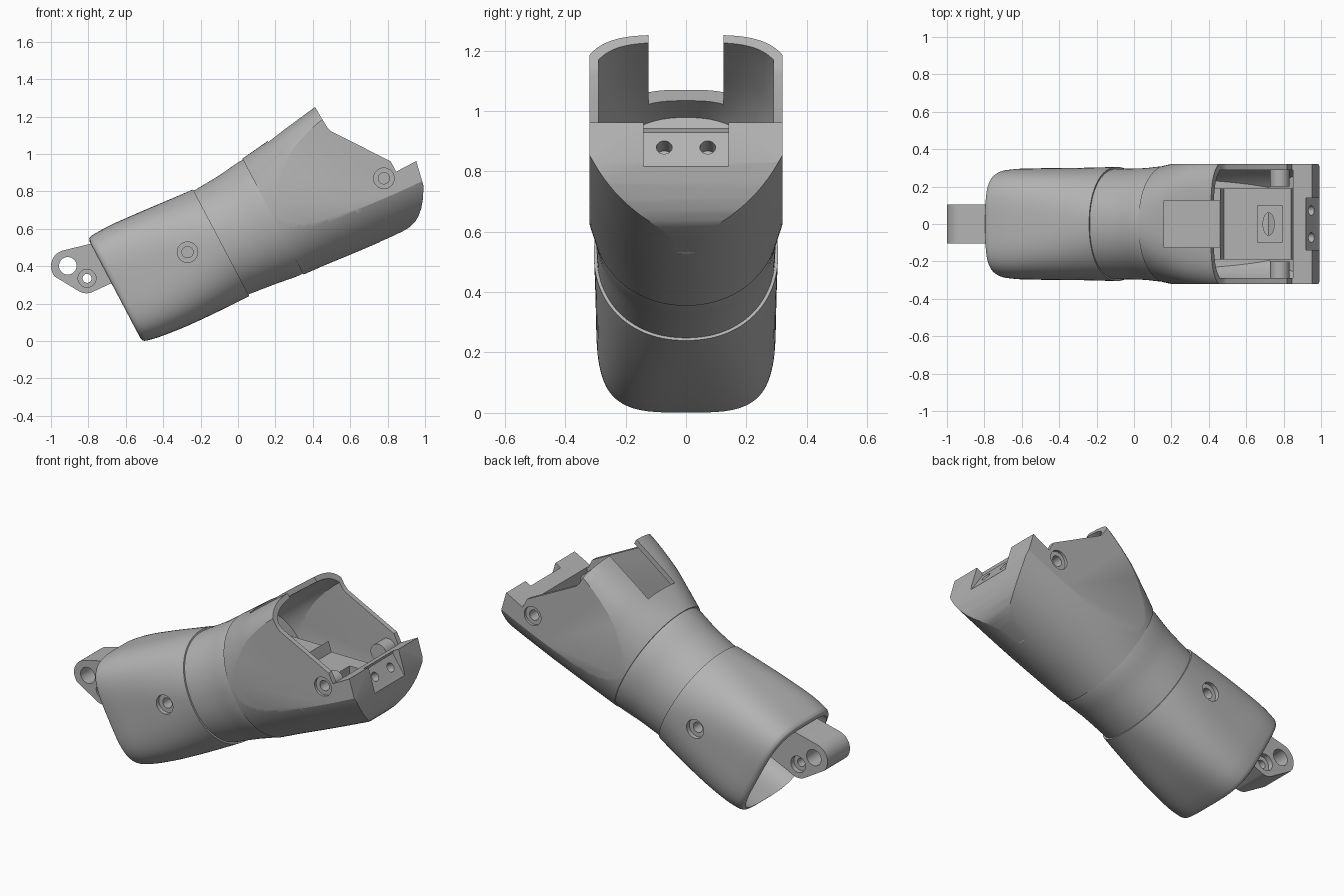
import bpy, bmesh, math

if "Cube" in bpy.data.objects:
    bpy.data.objects.remove(bpy.data.objects["Cube"])

ANG = math.atan2(.466, .885)
CA, SA = math.cos(ANG), math.sin(ANG)
gray = bpy.data.materials.new("mid_gray")
gray.diffuse_color = (.45, .45, .45, 1)
gray.use_nodes = True
gray.node_tree.nodes["Principled BSDF"].inputs["Base Color"].default_value = gray.diffuse_color


def P(u, v):
    """Tilted limb coordinates (along, across) to front view x, z."""
    return (u * CA - v * SA, u * SA + v * CA)


def finish(name, bm):
    bmesh.ops.recalc_face_normals(bm, faces=bm.faces[:])
    me = bpy.data.meshes.new(name)
    bm.to_mesh(me)
    bm.free()
    me.materials.append(gray)
    ob = bpy.data.objects.new(name, me)
    bpy.context.collection.objects.link(ob)
    return ob


def prism(name, pts, y0, y1):
    bm = bmesh.new()
    a = [bm.verts.new((x, y0, z)) for x, z in pts]
    b = [bm.verts.new((x, y1, z)) for x, z in pts]
    bm.faces.new(a)
    bm.faces.new(b[::-1])
    for i in range(len(a)):
        j = (i + 1) % len(a)
        bm.faces.new((a[i], b[i], b[j], a[j]))
    return finish(name, bm)


def arc(x, z, r, a0, a1, n):
    return [(x + r * math.cos(math.radians(a0 + (a1 - a0) * i / n)),
             z + r * math.sin(math.radians(a0 + (a1 - a0) * i / n))) for i in range(n + 1)]


def disc(name, x, z, r, y0, y1):
    return prism(name, arc(x, z, r, 0, 348.75, 31), y0, y1)


def sample(secs, steps):
    """Smooth monotone interpolation of section parameters along u."""
    d = [[(b[k] - a[k]) / (b[0] - a[0]) for k in range(6)] for a, b in zip(secs, secs[1:])]

    def tan(i, k):
        if i == 0 or i == len(secs) - 1:
            return d[max(0, i - 1)][k]
        p, q = d[i - 1][k], d[i][k]
        return 2 * p * q / (p + q) if p * q > 0 else 0
    out = []
    for i in range(len(d)):
        a, b = secs[i], secs[i + 1]
        h = b[0] - a[0]
        for s in range(steps):
            t = s / steps
            row = [a[0] + h * t]
            for k in range(1, 6):
                row.append((1 + 2 * t) * (1 - t) ** 2 * a[k] + t * (1 - t) ** 2 * h * tan(i, k)
                           + t * t * (3 - 2 * t) * b[k] + t * t * (t - 1) * h * tan(i + 1, k))
            out.append(row)
    return out + [list(secs[-1])]


def loft(name, secs, inset=0, steps=6, n=96):
    """Sections: u, bottom v, top v, half width, bottom and top roundness."""
    bm = bmesh.new()
    rings = []
    for u, vb, vt, a, nb, nt in sample(secs, steps):
        c, h, a = (vb + vt) / 2, (vt - vb) / 2 - inset, a - inset
        ring = []
        for i in range(n):
            t = 2 * math.pi * (i + .5) / n
            co, si = math.cos(t), math.sin(t)
            e = 2 / (nt if si > 0 else nb)
            y = math.copysign(abs(co) ** e, co) * a
            x, z = P(u, c + math.copysign(abs(si) ** e, si) * h)
            ring.append(bm.verts.new((x, y, z)))
        rings.append(ring)
    for r, q in zip(rings, rings[1:]):
        for i in range(n):
            j = (i + 1) % n
            bm.faces.new((r[i], r[j], q[j], q[i]))
    bm.faces.new(rings[0])
    bm.faces.new(rings[-1])
    return finish(name, bm)


def boolean(ob, tool, op='DIFFERENCE'):
    m = ob.modifiers.new("cut", 'BOOLEAN')
    m.operation, m.solver, m.object = op, 'EXACT', tool
    bpy.context.view_layer.objects.active = ob
    bpy.ops.object.modifier_apply(modifier=m.name)
    bpy.data.objects.remove(tool)


def screw_hole(ob, x, z, y_seat, y_end, r1=.055, r2=.03):
    for s in (-1, 1):
        boolean(ob, disc("cutter", x, z, r1, s * y_seat, s * .5))
        boolean(ob, disc("cutter", x, z, r2, s * y_end, s * .5))


# rear sleeve: rounded box end blending to a round mouth, hollow at the back
sleeve = [(-.455, .256, .84, .265, 3.6, 3.6), (-.447, .237, .857, .281, 3.6, 3.6),
          (-.425, .228, .864, .29, 3.6, 3.6), (-.34, .212, .866, .297, 3.5, 3.5),
          (-.18, .196, .857, .299, 3.1, 3.1), (.03, .187, .84, .302, 2.5, 2.5),
          (.165, .184, .829, .305, 2.15, 2.15)]
body = loft("rear_sleeve", sleeve)
boolean(body, loft("cutter", [(-.6, .24, .856, .283, 3.6, 3.6), (-.34, .23, .853, .285, 3.5, 3.5),
                              (-.1, .21, .84, .285, 3, 3)], .02))
screw_hole(body, -.27, .475, .275, .2)

# collar between sleeve and head
collar = loft("wrist_collar", [(.1, .2, .815, .292, 2.2, 2.2), (.165, .194, .821, .295, 2.15, 2.15),
                               (.32, .176, .83, .298, 2.1, 2.1), (.475, .157, .846, .31, 2.1, 2.1),
                               (.5, .158, .846, .308, 2.1, 2.1)])

# head shell: swelling loft clipped by the side profile
head_secs = [(.475, .151, .852, .315, 2.1, 2.15), (.6, .142, .867, .335, 2.05, 2.7),
             (.75, .128, .888, .353, 2, 3.5), (.945, .112, .916, .366, 2, 4),
             (1.15, .097, .945, .373, 2, 4), (1.5, .075, .995, .38, 2, 4)]
head = loft("head_shell", head_secs)
profile = [P(.47, .05), (.7, .45), (.76, .531), (.83, .562), (.88, .586), (.92, .61), (.947, .637),
           (.966, .67), (.98, .71), (.989, .76), (.992, .83), (.953, .962), (.845, .905),
           (.817, .96), (.497, 1.122), (.475, 1.145), (.41, 1.254), (.35, 1.45), P(.47, 1.2)]
boolean(head, prism("clip", profile, -.32, .32), 'INTERSECT')
# inner cavity, open at the top
cavity = loft("cutter", [(.5,) + head_secs[0][1:]] + head_secs[1:], .03)
room = [P(.53, .3), (.72, .62), (.85, .74), (.85, 1.3), (.3, 1.5), P(.53, 1.1)]
boolean(cavity, prism("clip", room, -.29, .29), 'INTERSECT')
boolean(head, cavity)
# slot through the hood
boolean(head, prism("cutter", [(.16, .97), (.16, 1.25), (.5, 1.5), (.6, 1.12), (.45, .97)], -.125, .125))
# recessed plate on the nose with two angled holes
boolean(head, prism("cutter", [(1.02, .78), (.985, .825), (.915, .928), (.95, 1.08), (1.1, 1.0)], -.14, .14))
for s in (-1, 1):
    hole = disc("cutter", 0, 0, .026, -.07, .09)
    hole.location = (.95, s * .072, .88)
    hole.rotation_euler = (math.radians(30), 0, math.radians(-90))
    bpy.context.view_layer.update()
    boolean(head, hole)
screw_hole(head, .78, .87, .305, .2)

# pivot bosses inside the head
for s, side in ((-1, "front"), (1, "back")):
    boss = disc("pivot_boss_" + side, .78, .87, .052, s * .2, s * .3)
    boolean(boss, disc("cutter", .78, .87, .03, s * .22, s * .4))

# inner mechanism block with a pocket and a bored stud
block = prism("inner_block", [(.16, .86), (.46, .86), (.48, .8), (.66, .8), (.84, .8), (.86, .7),
                              (.7, .58), (.38, .45)], -.19, .19)
boolean(block, prism("cutter", [(.66, .72), (.79, .72), (.79, 1), (.66, 1)], -.1, .1))
bore = disc("cutter", 0, 0, .03, -.1, .15)
bore.location, bore.scale = (.72, 0, .72), (1, 1, 2)
bore.rotation_euler = (math.radians(90), 0, math.radians(90))
bore.scale = (2, 1, 1)
bore.rotation_euler = (math.radians(90), 0, math.radians(90))
bpy.context.view_layer.update()
boolean(block, bore)
for s in (-1, 1):
    boolean(block, prism("cutter", [(.1, .7), (.46, .7), (.46, 1), (.1, 1)], s * .125, s * .3))

# rear hinge lug
lug = prism("hinge_lug", [(-.45, .65), (-.78, .522)] + arc(-.913, .4, .087, 100, 220, 12)
            + arc(-.81, .335, .08, 235, 290, 8) + [(-.62, .335), (-.36, .43)], -.105, .105)
boolean(lug, disc("cutter", -.91, .402, .047, -.3, .3))
boolean(lug, disc("cutter", -.807, .335, .024, -.3, .3))
for s in (-1, 1):
    boolean(lug, disc("cutter", -.807, .335, .048, s * .075, s * .3))

# smooth curved faces, keep edges crisp
for ob in bpy.data.objects:
    bpy.ops.object.select_all(action='DESELECT')
    ob.select_set(True)
    bpy.context.view_layer.objects.active = ob
    bpy.ops.object.shade_smooth_by_angle(angle=math.radians(25))
